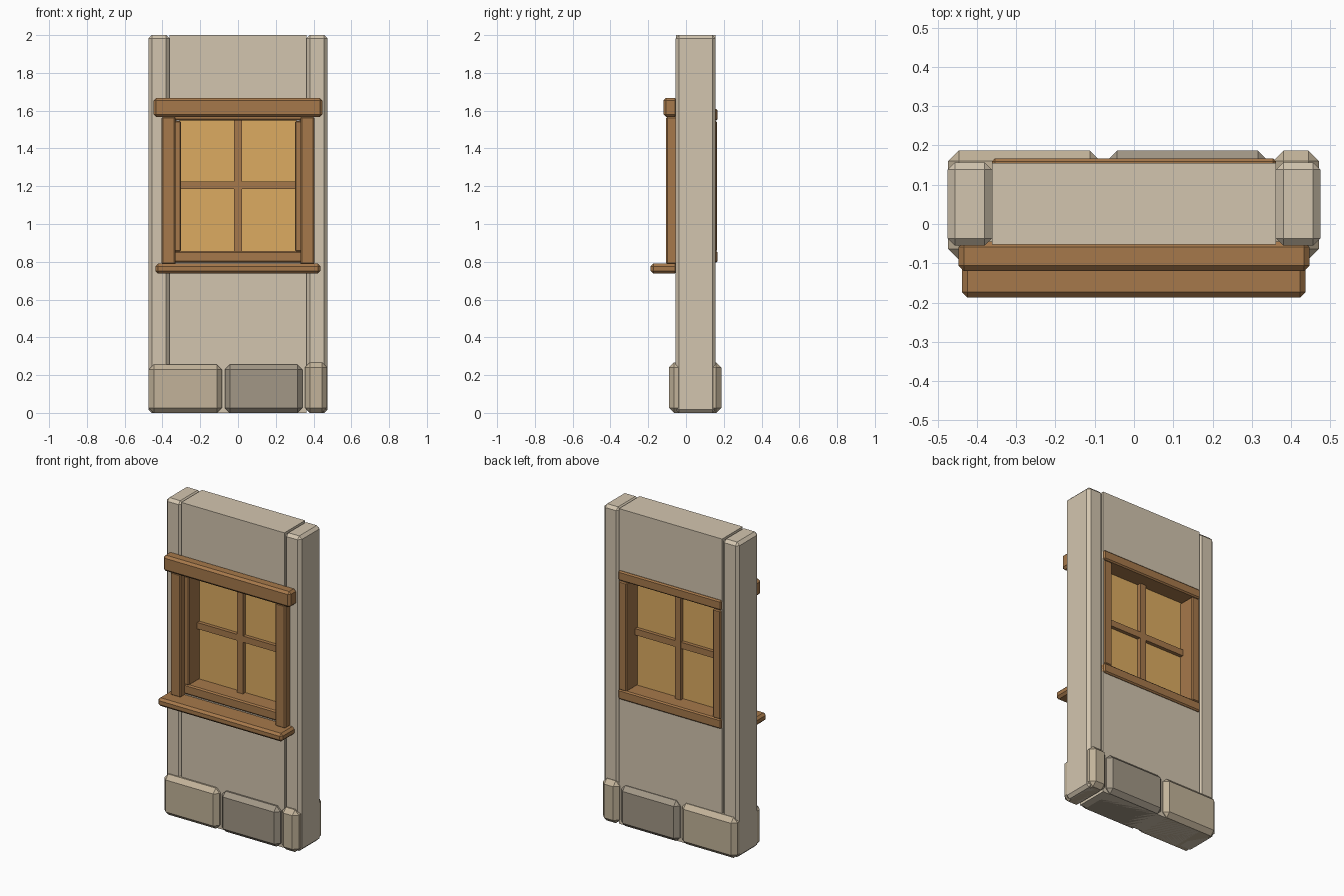
import bpy, bmesh
from mathutils import Vector

if "Cube" in bpy.data.objects:
    bpy.data.objects.remove(bpy.data.objects["Cube"])


def material(name, rgb):
    m = bpy.data.materials.new(name)
    m.diffuse_color = (*rgb, 1)
    m.use_nodes = True
    m.node_tree.nodes["Principled BSDF"].inputs["Base Color"].default_value = m.diffuse_color
    return m


PLASTER = material("plaster", (0.65, 0.56, 0.43))
STONE = material("light_stone", (0.54, 0.45, 0.32))
DARK_STONE = material("dark_stone", (0.36, 0.31, 0.24))
WOOD = material("wood", (0.38, 0.19, 0.07))
GLASS = material("amber_glass", (0.72, 0.41, 0.12))


def box(name, x, y, z, mat, bevel=0.0):
    """Box from (min, max) ranges, with chamfered edges."""
    lo, hi = Vector((x[0], y[0], z[0])), Vector((x[1], y[1], z[1]))
    bm = bmesh.new()
    bmesh.ops.create_cube(bm, size=1)
    for v in bm.verts:
        v.co = Vector((v.co[i] * (hi[i] - lo[i]) for i in range(3)))
    if bevel:
        bmesh.ops.bevel(bm, geom=bm.edges[:], offset=bevel, segments=1,
                        affect='EDGES', profile=0.5)
    me = bpy.data.meshes.new(name)
    bm.to_mesh(me)
    bm.free()
    ob = bpy.data.objects.new(name, me)
    ob.location = (lo + hi) / 2
    me.materials.append(mat)
    bpy.context.collection.objects.link(ob)
    return ob


# wall panel with the window opening cut through
wall = box("wall_panel", (-0.362, 0.362), (-0.052, 0.155), (0.0, 2.0), PLASTER)
cutter = box("window_cutter", (-0.325, 0.325), (-0.4, 0.4), (0.82, 1.58), PLASTER)
cutter.hide_render = True
cutter.hide_viewport = False
cutter.display_type = 'WIRE'
cut = wall.modifiers.new("opening", 'BOOLEAN')
cut.operation = 'DIFFERENCE'
cut.solver = 'EXACT'
cut.object = cutter

# corner posts, front jambs and side linings come in pairs
for side, s in (("left", -1), ("right", 1)):
    def span(a, b):
        return sorted((s * a, s * b))
    box(side + "_post", span(0.362, 0.474), (-0.055, 0.157), (0, 2), PLASTER, 0.018)
    box(side + "_front_jamb", span(0.331, 0.404), (-0.105, -0.045), (0.785, 1.57), WOOD, 0.008)
    box(side + "_lining", span(0.302, 0.358), (-0.062, 0.165), (0.855, 1.545), WOOD, 0.006)

# base stones running through the wall
for name, x, h, mat in (("left", (-0.473, -0.085), 0.257, STONE),
                        ("middle", (-0.07, 0.342), 0.256, DARK_STONE),
                        ("right", (0.354, 0.471), 0.268, STONE)):
    box(name + "_base_stone", x, (-0.09, 0.187), (0, h), mat, 0.027)

# front lintel and sill
box("lintel", (-0.447, 0.447), (-0.12, -0.045), (1.567, 1.667), WOOD, 0.014)
box("sill", (-0.438, 0.437), (-0.187, -0.045), (0.738, 0.79), WOOD, 0.014)

# head and bottom rails of the lining
box("top_rail", (-0.362, 0.362), (-0.062, 0.167), (1.548, 1.61), WOOD, 0.008)
box("bottom_rail", (-0.362, 0.362), (-0.062, 0.167), (0.795, 0.858), WOOD, 0.008)

# glass and crossing bars
box("glass", (-0.31, 0.31), (0.045, 0.057), (0.85, 1.555), GLASS)
box("vertical_bar", (-0.02, 0.02), (0.02, 0.082), (0.85, 1.555), WOOD)
box("horizontal_bar", (-0.31, 0.31), (0.022, 0.08), (1.185, 1.225), WOOD)
